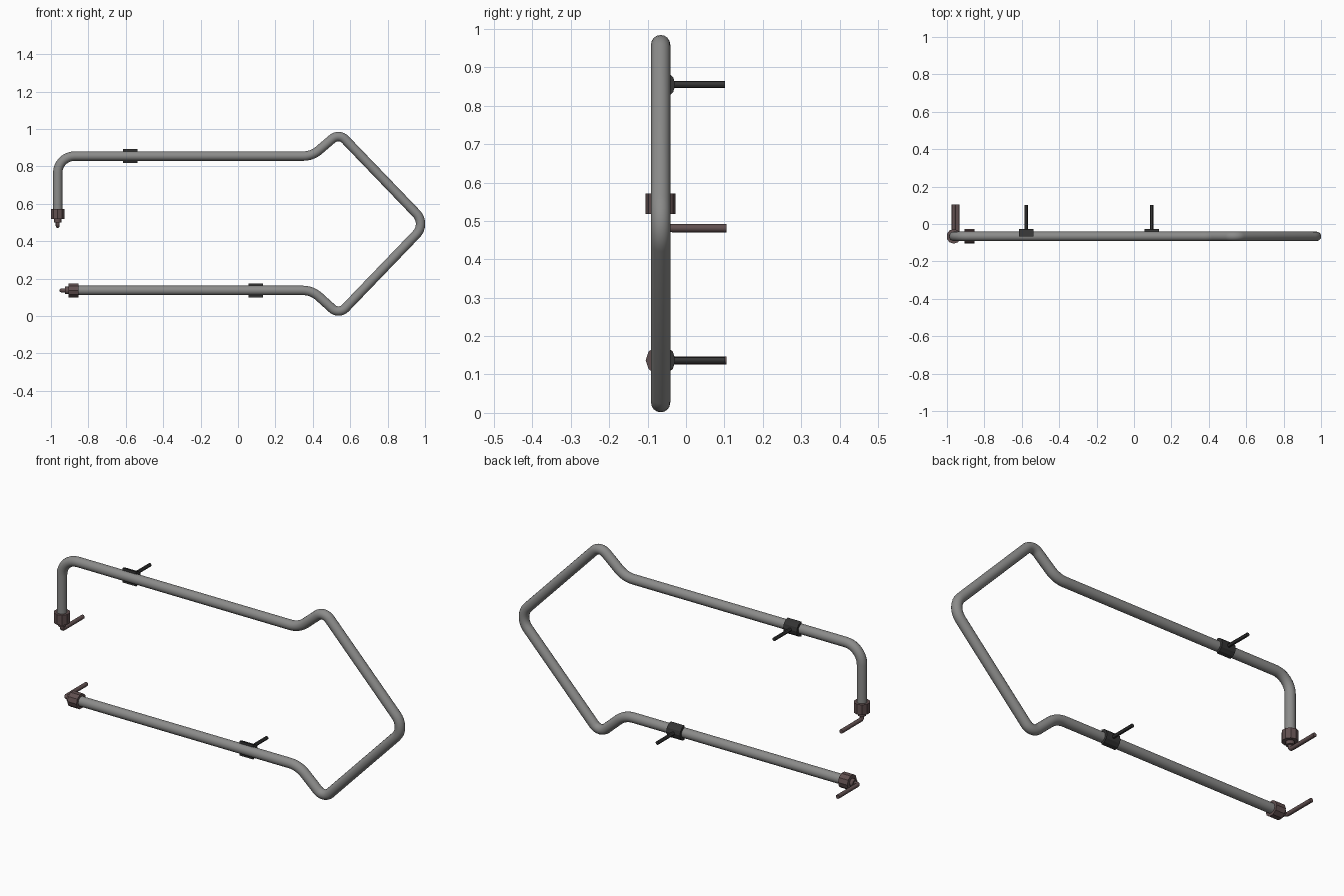
import bpy, bmesh, math
from mathutils import Vector

cube = bpy.data.objects.get("Cube")
if cube:
    bpy.data.objects.remove(cube, do_unlink=True)

Y = -0.066            # depth of the pipe axis
MID, TOP, LOW = 0.4925, 0.855, 0.137
LEFT, NUT_Z, NUT_X = -0.964, 0.545, -0.88


def material(name, rgb):
    m = bpy.data.materials.new(name)
    m.use_nodes = True
    m.diffuse_color = (*rgb, 1)
    m.node_tree.nodes["Principled BSDF"].inputs["Base Color"].default_value = (*rgb, 1)
    return m


GREY = material("pipe grey", (0.26, 0.26, 0.255))
BROWN = material("fitting brown", (0.12, 0.08, 0.08))
BLACK = material("clamp black", (0.035, 0.035, 0.035))


def fillet(corners, steps=8):
    """Round each (point, radius) corner of a path with an arc."""
    pts = [Vector(p) for p, r in corners]
    out = [pts[0]]
    for i in range(1, len(pts) - 1):
        p, r = pts[i], corners[i][1]
        a, b = (pts[i - 1] - p).normalized(), (pts[i + 1] - p).normalized()
        half = a.angle(b) / 2
        centre = p + (a + b).normalized() * r / math.sin(half)
        start = p + a * r / math.tan(half) - centre
        end = p + b * r / math.tan(half) - centre
        out += [centre + start.slerp(end, k / steps) * r for k in range(steps + 1)]
    return out + [pts[-1]]


def smooth(obj):
    bpy.ops.object.select_all(action='DESELECT')
    obj.select_set(True)
    bpy.context.view_layer.objects.active = obj
    bpy.ops.object.shade_smooth_by_angle(angle=math.radians(30))


def pipe(name, corners, radius, mat):
    curve = bpy.data.curves.new(name, 'CURVE')
    curve.dimensions = '3D'
    curve.bevel_depth, curve.bevel_resolution = radius, 6
    curve.use_fill_caps = True
    pts = fillet(corners)
    spline = curve.splines.new('POLY')
    spline.points.add(len(pts) - 1)
    for sp, p in zip(spline.points, pts):
        sp.co = (*p, 1)
    curve.materials.append(mat)
    obj = bpy.data.objects.new(name, curve)
    bpy.context.collection.objects.link(obj)
    bpy.ops.object.select_all(action='DESELECT')
    obj.select_set(True)
    bpy.context.view_layer.objects.active = obj
    bpy.ops.object.convert(target='MESH')
    smooth(bpy.context.object)


def prism(name, loc, radius, depth, sides, mat, tilt=(0, 0, 0)):
    bpy.ops.mesh.primitive_cylinder_add(vertices=sides, radius=radius, depth=depth,
                                        location=loc, rotation=tilt)
    obj = bpy.context.object
    obj.name = name
    obj.data.materials.append(mat)
    return obj


def clamp(side, x, z):
    # half-round saddle behind the pipe
    bm = bmesh.new()
    ring = []
    for k in range(7):
        a = math.pi * k / 6
        ring.append(bm.verts.new((x - 0.039, Y + 0.038 * math.sin(a), z + 0.038 * math.cos(a))))
    face = bm.faces.new(ring)
    moved = bmesh.ops.extrude_face_region(bm, geom=[face])["geom"]
    bmesh.ops.translate(bm, vec=(0.078, 0, 0),
                        verts=[v for v in moved if isinstance(v, bmesh.types.BMVert)])
    bmesh.ops.recalc_face_normals(bm, faces=bm.faces)
    mesh = bpy.data.meshes.new(side + "_clamp")
    bm.to_mesh(mesh)
    bm.free()
    mesh.materials.append(BLACK)
    bpy.context.collection.objects.link(bpy.data.objects.new(side + "_clamp", mesh))
    # mounting pin
    smooth(prism(side + "_clamp_pin", (x, 0.035, z), 0.009, 0.134, 12, BLACK, (math.pi / 2, 0, 0)))


def fitting(side, nut, direction):
    nut, d = Vector(nut), Vector(direction)
    tilt = (0, math.pi / 2 if d.x else 0, 0)
    prism(side + "_nut", nut, 0.039, 0.053, 10, BROWN, tilt)
    smooth(prism(side + "_collar", nut + d * 0.034, 0.02, 0.02, 16, BROWN, tilt))
    # outlet turning to the back
    elbow = nut + d * 0.064
    pipe(side + "_outlet", [(nut + d * 0.03, 0), (elbow, 0.012),
                            ((elbow.x, 0.105, elbow.z), 0)], 0.0105, BROWN)


# bent main pipe
route = [(LEFT, NUT_Z, 0), (LEFT, TOP, 0.09), (0.396, TOP, 0.13),
         (0.54, 0.978, 0.05), (1.007, MID, 0.08), (0.54, 2 * MID - 0.978, 0.05),
         (0.396, LOW, 0.13), (NUT_X, LOW, 0)]
pipe("main_pipe", [((x, Y, z), r) for x, z, r in route], 0.025, GREY)

clamp("upper", -0.577, TOP)
clamp("lower", 0.094, LOW)
fitting("upper", (LEFT, Y, NUT_Z), (0, 0, -1))
fitting("lower", (NUT_X, Y, LOW), (-1, 0, 0))
